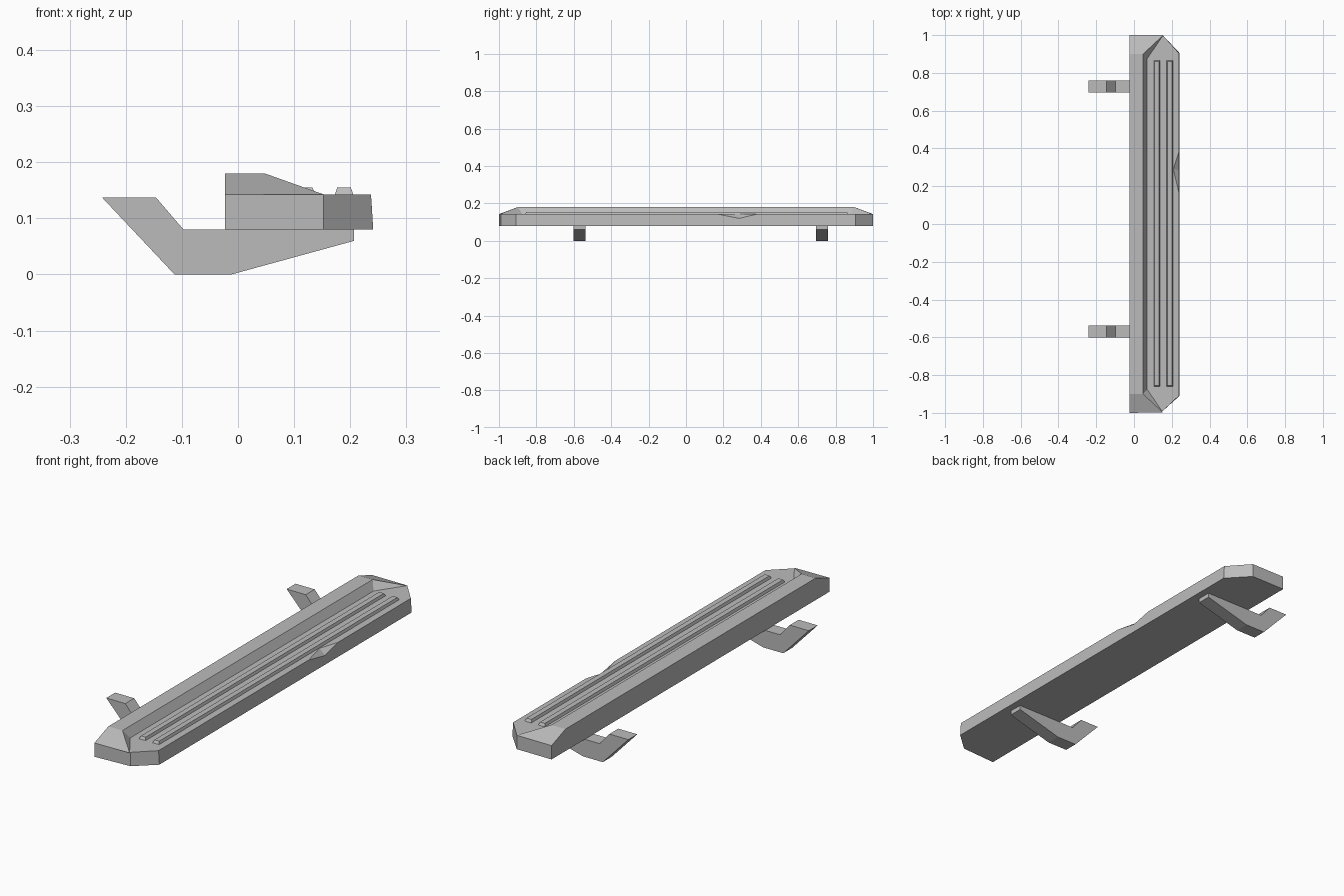
import bpy, bmesh

old = bpy.data.objects.get("Cube")
if old:
    bpy.data.objects.remove(old)

GREY = (0.5, 0.5, 0.5, 1)
grey = bpy.data.materials.new("Plain grey")
grey.use_nodes = True
grey.diffuse_color = GREY
bsdf = next(n for n in grey.node_tree.nodes if n.type == 'BSDF_PRINCIPLED')
bsdf.inputs["Base Color"].default_value = GREY

BACK, BASE, TREAD, CREST = -0.023, 0.08, 0.143, 0.18


def build(name, faces):
    """Make a flat-shaded object from faces given as lists of corner points."""
    bm = bmesh.new()
    for corners in faces:
        bm.faces.new([bm.verts.new(c) for c in corners])
    bmesh.ops.remove_doubles(bm, verts=bm.verts, dist=0.0001)
    bmesh.ops.recalc_face_normals(bm, faces=bm.faces)
    mesh = bpy.data.meshes.new(name)
    bm.to_mesh(mesh)
    bm.free()
    mesh.materials.append(grey)
    obj = bpy.data.objects.new(name, mesh)
    bpy.context.collection.objects.link(obj)
    return obj


def loft(lower, upper):
    """Close two matching rings into a solid."""
    n = len(lower)
    sides = [[lower[i], lower[(i + 1) % n], upper[(i + 1) % n], upper[i]]
             for i in range(n)]
    return sides + [lower, upper]


# Board with clipped outer corners
outline = [(BACK, -1), (0.152, -0.99), (0.237, -0.91),
           (0.237, 0.905), (0.152, 1), (BACK, 1)]
top = [(x, y, TREAD) for x, y in outline]
bottom = [(x + (0.004 if x > 0.2 else 0), y, BASE) for x, y in outline]
faces = loft(bottom, top)

# Small dent in the outer edge, replacing the outer side and the top
near, far = (0.237, 0.17, TREAD), (0.237, 0.38, TREAD)
inner, dip = (0.208, 0.29, TREAD), (0.2385, 0.285, 0.12)
faces[2] = [bottom[2], bottom[3], top[3], far, dip, near, top[2]]
faces[-1] = top[:3] + [near, inner, far] + top[3:]
faces += [[near, dip, inner], [dip, far, inner]]
build("step_board", faces)

# Raised inner ridge with sloping ends, mirrored front to back
end_back, tip = (BACK, 1, TREAD), (0.152, 0.997, TREAD)
foot, foot_mid = (0.07, 0.875, TREAD), (0.07, 0, TREAD)
crest_in, crest_out = (BACK, 0.9, CREST), (0.048, 0.9, CREST)
mid_in, mid_out = (BACK, 0, CREST), (0.048, 0, CREST)
ridge = build("inner_ridge", [
    [mid_in, mid_out, crest_out, crest_in],
    [crest_in, crest_out, tip, end_back],
    [crest_out, foot, tip],
    [mid_out, foot_mid, foot, crest_out],
    [(BACK, 0, TREAD), mid_in, crest_in, end_back],
])
mirror = ridge.modifiers.new("Mirror", 'MIRROR')
mirror.use_axis = (False, True, False)

# Two long tapered grip ribs
for name, x in (("inner_grip_rib", 0.121), ("outer_grip_rib", 0.189)):
    def ring(half_width, half_length, z):
        return [(x + sx * half_width, 0.003 + sy * half_length, z)
                for sx, sy in ((-1, -1), (1, -1), (1, 1), (-1, 1))]
    build(name, loft(ring(0.017, 0.865, TREAD - 0.002),
                     ring(0.012, 0.857, 0.155)))

# Hooked mounting brackets
profile = [(-0.242, 0.137), (-0.146, 0.137), (-0.097, BASE), (0.207, BASE),
           (0.207, 0.06), (-0.012, 0), (-0.113, 0)]
for name, y in (("front_bracket", -0.57), ("rear_bracket", 0.728)):
    build(name, loft([(x, y - 0.032, z) for x, z in profile],
                     [(x, y + 0.032, z) for x, z in profile]))
